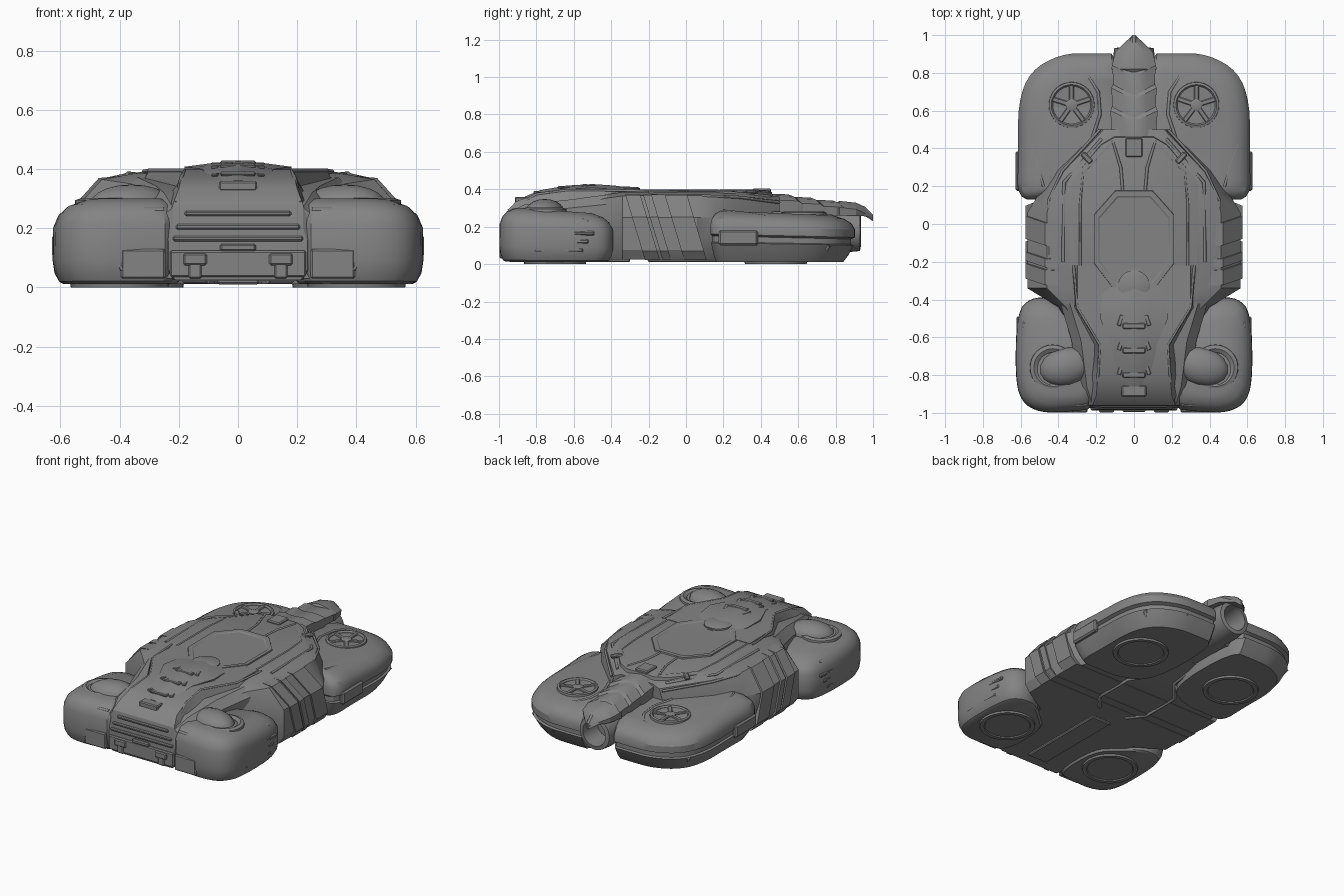
import bpy, bmesh, math
from mathutils import Matrix, Vector

cube = bpy.data.objects.get("Cube")
if cube:
    bpy.data.objects.remove(cube, do_unlink=True)

grey = bpy.data.materials.new("hull grey")
grey.use_nodes = True
grey.diffuse_color = (0.23, 0.23, 0.23, 1)
grey.node_tree.nodes["Principled BSDF"].inputs["Base Color"].default_value = (0.23, 0.23, 0.23, 1)
meshes = []


def finish(name, bm, mirror=False):
    bmesh.ops.remove_doubles(bm, verts=bm.verts, dist=1e-5)
    bmesh.ops.recalc_face_normals(bm, faces=bm.faces)
    data = bpy.data.meshes.new(name)
    bm.to_mesh(data)
    bm.free()
    data.materials.append(grey)
    obj = bpy.data.objects.new(name, data)
    bpy.context.collection.objects.link(obj)
    if mirror:
        obj.modifiers.new("Mirror", "MIRROR")
    meshes.append(obj)
    return obj


def skin(name, rings, mirror=False, closed=False):
    """Join rings of equal point count; cap both ends unless closed."""
    bm = bmesh.new()
    rows = [[bm.verts.new(p) for p in ring] for ring in rings]
    n = len(rows[0])
    pairs = list(zip(rows, rows[1:])) + ([(rows[-1], rows[0])] if closed else [])
    for a, b in pairs:
        for i in range(n):
            j = (i + 1) % n
            bm.faces.new((a[i], a[j], b[j], b[i]))
    if not closed:
        bm.faces.new(rows[0])
        bm.faces.new(rows[-1])
    return finish(name, bm, mirror)


def rounded(pts, times=2):
    """Corner cutting for a soft outline."""
    for _ in range(times):
        out = []
        for a, b in zip(pts, pts[1:] + pts[:1]):
            a, b = Vector(a), Vector(b)
            out += [a.lerp(b, 0.25), a.lerp(b, 0.75)]
        pts = out
    return pts


def both(half):
    return half + [(-x, y) for x, y in reversed(half)]


def stack(name, outline, levels, centre=(0, 0), slope=0.0, mirror=False):
    """Outline repeated at (height, scale) levels; slope tilts heights along y."""
    cx, cy = centre
    rings = []
    for z, s in levels:
        ring = [(cx + (x - cx) * s, cy + (y - cy) * s) for x, y in outline]
        rings.append([(x, y, z * (1 + slope * (y - cy))) for x, y in ring])
    return skin(name, rings, mirror)


def long_loft(name, sections, lean=0.0):
    """Mirrored half profiles (x, z) placed along y."""
    rings = [[(x, y + lean * (0.39 - z), z) for x, z in both(half)] for y, half in sections]
    return skin(name, rings)


def lathe(name, profile, centre, axis="Z", sides=32, mirror=False, closed=False):
    rings = []
    for r, h in profile:
        ring = []
        for i in range(sides):
            a = math.tau * i / sides
            u, v = r * math.cos(a), r * math.sin(a)
            ring.append(Vector(centre) + Vector((u, v, h) if axis == "Z" else (u, h, v)))
        rings.append(ring)
    return skin(name, rings, mirror, closed)


def box(name, centre, size, rot=0.0, mirror=False, bevel=0.006):
    bm = bmesh.new()
    m = Matrix.Translation(centre) @ Matrix.Rotation(rot, 4, "Z") @ Matrix.Diagonal((*size, 1))
    bmesh.ops.create_cube(bm, size=1, matrix=m)
    bmesh.ops.bevel(bm, geom=bm.edges[:], offset=min(bevel, min(size) * 0.3), segments=1, affect="EDGES")
    return finish(name, bm, mirror)


def rail(name, path, radius=0.01):
    """Raised trim line, mirrored to both sides."""
    data = bpy.data.curves.new(name, "CURVE")
    data.dimensions = "3D"
    data.bevel_depth, data.bevel_resolution, data.use_fill_caps = radius, 0, True
    spline = data.splines.new("POLY")
    spline.points.add(len(path) - 1)
    for p, co in zip(spline.points, path):
        p.co = (*co, 1)
    data.materials.append(grey)
    obj = bpy.data.objects.new(name, data)
    bpy.context.collection.objects.link(obj)
    obj.modifiers.new("Mirror", "MIRROR")


def body(bottom, side, shoulder, deck, top, low=0.025):
    return [(bottom, low), (side, low + 0.05), (side, 0.25), (shoulder, top - 0.02), (deck, top)]


# Main hull
long_loft("main_hull", [
    (-0.60, body(0.28, 0.30, 0.28, 0.19, 0.33)), (-0.44, body(0.36, 0.40, 0.36, 0.31, 0.37)),
    (-0.34, body(0.53, 0.565, 0.46, 0.35, 0.385)), (0.06, body(0.54, 0.565, 0.46, 0.37, 0.388)),
    (0.15, body(0.48, 0.51, 0.44, 0.37, 0.388)), (0.28, body(0.40, 0.42, 0.37, 0.32, 0.385, 0.04)),
    (0.50, body(0.15, 0.19, 0.16, 0.11, 0.36, 0.07))])
# Leaning armour bands on the hull sides
for i, (y0, y1) in enumerate([(-0.33, -0.25), (-0.235, -0.19), (-0.12, 0.0)]):
    ring = [(0.54, 0.022), (0.575, 0.07), (0.575, 0.253), (0.47, 0.37), (0.36, 0.38)]
    long_loft(f"side_band_{i + 1}", [(y0, ring), (y1, ring)], lean=0.3)

# Nose hood and the shoulders that join it to the front pods
def hood(w, shoulder, top):
    return [(w * 0.9, 0.025), (w, 0.06), (w, top * 0.75), (shoulder, top)]
long_loft("nose_hood", [
    (-0.975, hood(0.235, 0.22, 0.20)), (-0.96, hood(0.24, 0.22, 0.28)),
    (-0.91, hood(0.25, 0.20, 0.335)), (-0.80, hood(0.25, 0.19, 0.375)),
    (-0.64, hood(0.23, 0.18, 0.398)), (-0.44, hood(0.35, 0.30, 0.398)), (-0.22, hood(0.36, 0.30, 0.394))])
def shoulder(w, edge, top):
    return [(w, 0.03), (w, edge), (w - 0.05, top)]
long_loft("nose_shoulders", [
    (-0.96, shoulder(0.27, 0.23, 0.27)), (-0.86, shoulder(0.30, 0.27, 0.32)),
    (-0.62, shoulder(0.33, 0.30, 0.345)), (-0.42, shoulder(0.39, 0.32, 0.372))])

# Raised centre spine on the hood
def ridge(w, top):
    return [(w, 0.3), (w, top - 0.02), (w * 0.5, top - 0.008), (0.01, top)]
long_loft("hood_spine", [
    (-0.86, ridge(0.08, 0.362)), (-0.78, ridge(0.10, 0.395)), (-0.64, ridge(0.12, 0.42)),
    (-0.50, ridge(0.18, 0.428)), (-0.38, ridge(0.17, 0.42)), (-0.24, ridge(0.09, 0.398))])
for i, (y, z) in enumerate([(-0.54, 0.421), (-0.67, 0.41), (-0.80, 0.384)]):
    box(f"spine_vent_{i + 1}", (0, y, z), (0.12, 0.03, 0.015))
    box(f"spine_vent_ends_{i + 1}", (0.072, y + 0.03, z - 0.004), (0.022, 0.06, 0.012), 0.3, True)
lathe("deck_boss", [(0.085, 0.38), (0.085, 0.405), (0.07, 0.412), (0.001, 0.415)], (0, -0.33, 0), sides=24)
rail("hood_edge", [(0.21, -0.95, 0.285), (0.19, -0.80, 0.373), (0.18, -0.64, 0.394), (0.30, -0.44, 0.394), (0.32, -0.22, 0.39)], 0.008)

# Deck with framed octagonal panel
stack("upper_deck", both([(0.10, 0.45), (0.17, 0.41), (0.34, 0.21), (0.34, -0.22), (0.28, -0.42)]),
      [(0.34, 1.04), (0.385, 1.02), (0.391, 0.98)])
stack("deck_panel", both([(0.10, 0.18), (0.215, 0.05), (0.215, -0.21), (0.10, -0.36)]),
      [(0.38, 1), (0.399, 0.98), (0.399, 0.88), (0.394, 0.85)], centre=(0, -0.09))
rail("deck_rail", [(0.11, 0.44, 0.385), (0.27, 0.27, 0.387), (0.285, 0.1, 0.389), (0.285, -0.22, 0.389)], 0.008)
rail("deck_edge", [(0.17, 0.45, 0.36), (0.37, 0.22, 0.382), (0.375, -0.2, 0.382)], 0.01)
rail("shoulder_edge", [(0.18, 0.5, 0.33), (0.38, 0.28, 0.358), (0.45, 0.13, 0.363), (0.455, -0.2, 0.363)], 0.008)
rail("hatch_rail", [(0.06, 0.18, 0.39), (0.07, 0.3, 0.39), (0.11, 0.43, 0.388)], 0.009)
box("rear_hatch", (0, 0.405, 0.39), (0.09, 0.1, 0.026))
box("deck_clip", (0.25, 0.35, 0.386), (0.03, 0.07, 0.02), -0.75, True)

# Front pods
front_outline = rounded([(0.19, -0.975), (0.34, -0.995), (0.50, -1), (0.60, -0.94), (0.63, -0.80),
                         (0.62, -0.47), (0.55, -0.39), (0.43, -0.39), (0.30, -0.5), (0.19, -0.6)])
stack("front_pods", front_outline,
      [(0.012, 0.88), (0.02, 0.93), (0.05, 0.98), (0.09, 1), (0.20, 0.995), (0.24, 0.94), (0.268, 0.84),
       (0.288, 0.66)], centre=(0.32, -0.72), slope=-0.25, mirror=True)
lathe("pod_collar", [(0.07, 0.25), (0.125, 0.25), (0.12, 0.295), (0.10, 0.302), (0.08, 0.29)],
      (0.43, -0.76, 0), mirror=True, closed=True)
dome = bmesh.new()
bmesh.ops.create_uvsphere(dome, u_segments=16, v_segments=10, radius=1,
                          matrix=Matrix.Translation((0.36, -0.755, 0.28)) @ Matrix.Rotation(-0.25, 4, "Z") @ Matrix.Diagonal((0.145, 0.1, 0.068, 1)))
finish("pod_dome", dome, True)
for i in range(3):
    box(f"pod_side_vent_{i + 1}", (0.613, -0.68 + 0.03 * i, 0.075 + 0.045 * i), (0.02, 0.26, 0.022), mirror=True)
rail("pod_brow", [(0.25, -0.955, 0.262), (0.40, -0.965, 0.262), (0.49, -0.95, 0.26), (0.57, -0.87, 0.25), (0.586, -0.75, 0.245), (0.585, -0.52, 0.232)], 0.009)
rail("pod_cheek", [(0.40, -0.97, 0.25), (0.46, -0.982, 0.15), (0.39, -0.99, 0.06)], 0.008)
rail("pod_corner_trim", [(0.52, -0.94, 0.24), (0.585, -0.91, 0.16), (0.55, -0.94, 0.06)], 0.01)
box("pod_front_plate", (0.32, -0.982, 0.08), (0.15, 0.03, 0.1), mirror=True)

# Nose grille and bumper
for i, (z, w, y) in enumerate([(0.165, 0.44, -0.973), (0.205, 0.42, -0.968), (0.25, 0.36, -0.962)]):
    box(f"grille_bar_{i + 1}", (0, y, z), (w, 0.026, 0.018))
box("bumper", (0, -0.97, 0.08), (0.46, 0.035, 0.09))
box("bumper_hook", (0.145, -0.985, 0.095), (0.08, 0.025, 0.04), mirror=True)
box("bumper_hook_stem", (0.145, -0.983, 0.06), (0.045, 0.022, 0.06), mirror=True)
box("nose_badge_plate", (0, -0.985, 0.135), (0.12, 0.02, 0.025))
box("nose_scoop", (0, -0.885, 0.342), (0.13, 0.06, 0.035))

# Rear pods
rear_outline = rounded([(0.06, 0.90), (0.22, 0.905), (0.39, 0.90), (0.55, 0.81), (0.615, 0.64),
                        (0.612, 0.36), (0.62, 0.13), (0.48, 0.13), (0.28, 0.13), (0.06, 0.25)])
stack("rear_pods", rear_outline,
      [(0.012, 0.88), (0.05, 0.93), (0.11, 0.985), (0.115, 0.96), (0.145, 0.96), (0.155, 1),
       (0.20, 1), (0.235, 0.965), (0.26, 0.89), (0.277, 0.78)], centre=(0.11, 0.38), slope=-0.15, mirror=True)
box("rear_pod_flare", (0.612, 0.28, 0.14), (0.032, 0.21, 0.08), mirror=True, bevel=0.015)
for i in range(4):
    x, y = 0.55 - 0.075 * i, 0.765 + 0.04 * i
    rail(f"rear_pod_rib_{i + 1}", [(x, y, 0.10), (x - 0.04, y - 0.05, 0.03)], 0.012)
rail("rear_pod_crease", [(0.55, 0.42, 0.253), (0.51, 0.32, 0.27), (0.48, 0.2, 0.283)], 0.009)
rail("fan_surround", [(0.34, 0.80, 0.245), (0.24, 0.78, 0.255), (0.19, 0.70, 0.262), (0.18, 0.58, 0.267), (0.22, 0.46, 0.272)], 0.01)

# Lift fans in the rear pods
fan = Vector((0.33, 0.63, 0))
lathe("fan_rim", [(0.10, 0.23), (0.125, 0.23), (0.12, 0.276), (0.108, 0.28), (0.10, 0.27)], fan, mirror=True, closed=True)
lathe("fan_floor", [(0.105, 0.24), (0.105, 0.267)], fan, mirror=True)
lathe("fan_hub", [(0.032, 0.26), (0.032, 0.276), (0.02, 0.28)], fan, sides=20, mirror=True)
for i in range(5):
    a = math.tau * i / 5 + 0.3
    box(f"fan_blade_{i + 1}", fan + Vector((0.062 * math.cos(a), 0.062 * math.sin(a), 0.268)), (0.09, 0.026, 0.014), a, True)

# Tail spine of overlapping chevron plates, ending in a beak
def plate(w, top, low=0.26):
    return [(w * 0.95, low), (w, top - 0.035), (w * 0.55, top - 0.01), (0.008, top)]
for i, (y, w, z) in enumerate([(0.50, 0.125, 0.385), (0.62, 0.12, 0.368), (0.74, 0.115, 0.352)]):
    skin(f"tail_plate_{i + 1}", [[(x, yy - 0.06 * (1 - abs(x) / w), zz) for x, zz in both(plate(ww, tt))]
                                 for yy, ww, tt in [(y - 0.06, w * 0.92, z - 0.006), (y + 0.10, w, z - 0.012), (y + 0.13, w * 0.92, z - 0.03)]])
long_loft("tail_beak", [
    (0.40, plate(0.11, 0.365)), (0.80, plate(0.10, 0.325)), (0.82, plate(0.12, 0.338)),
    (0.91, plate(0.10, 0.328)), (0.96, plate(0.05, 0.305, 0.255)), (1.0, plate(0.006, 0.265, 0.25))])
lathe("tail_nozzle", [(0.085, 0.5), (0.11, 0.5), (0.112, 0.86), (0.105, 0.93), (0.08, 0.935), (0.072, 0.80)],
      (0, 0, 0.175), axis="Y", closed=True)
lathe("nozzle_back", [(0.09, 0.72), (0.09, 0.74)], (0, 0, 0.175), axis="Y")
box("tail_bridge", (0, 0.6, 0.14), (0.3, 0.4, 0.13), bevel=0.02)

# Underside lift pads and keel trim
for name, x, y in [("front_lift_pad", 0.40, -0.70), ("rear_lift_pad", 0.35, 0.48)]:
    lathe(name, [(0.17, 0.03), (0.165, 0.0), (0.14, 0.0), (0.135, 0.006)], (x, y, 0), mirror=True)
rail("keel_rail", [(0.08, 0.48, 0.065), (0.08, 0.28, 0.04), (0.18, 0.16, 0.024), (0.18, -0.1, 0.024), (0.1, -0.2, 0.024)], 0.012)
box("keel_plate", (0, -0.6, 0.02), (0.14, 0.6, 0.02))

# Smooth shading with sharp creases
bpy.ops.object.select_all(action="DESELECT")
for obj in meshes:
    obj.select_set(True)
bpy.context.view_layer.objects.active = meshes[0]
bpy.ops.object.shade_smooth_by_angle(angle=math.radians(30))
